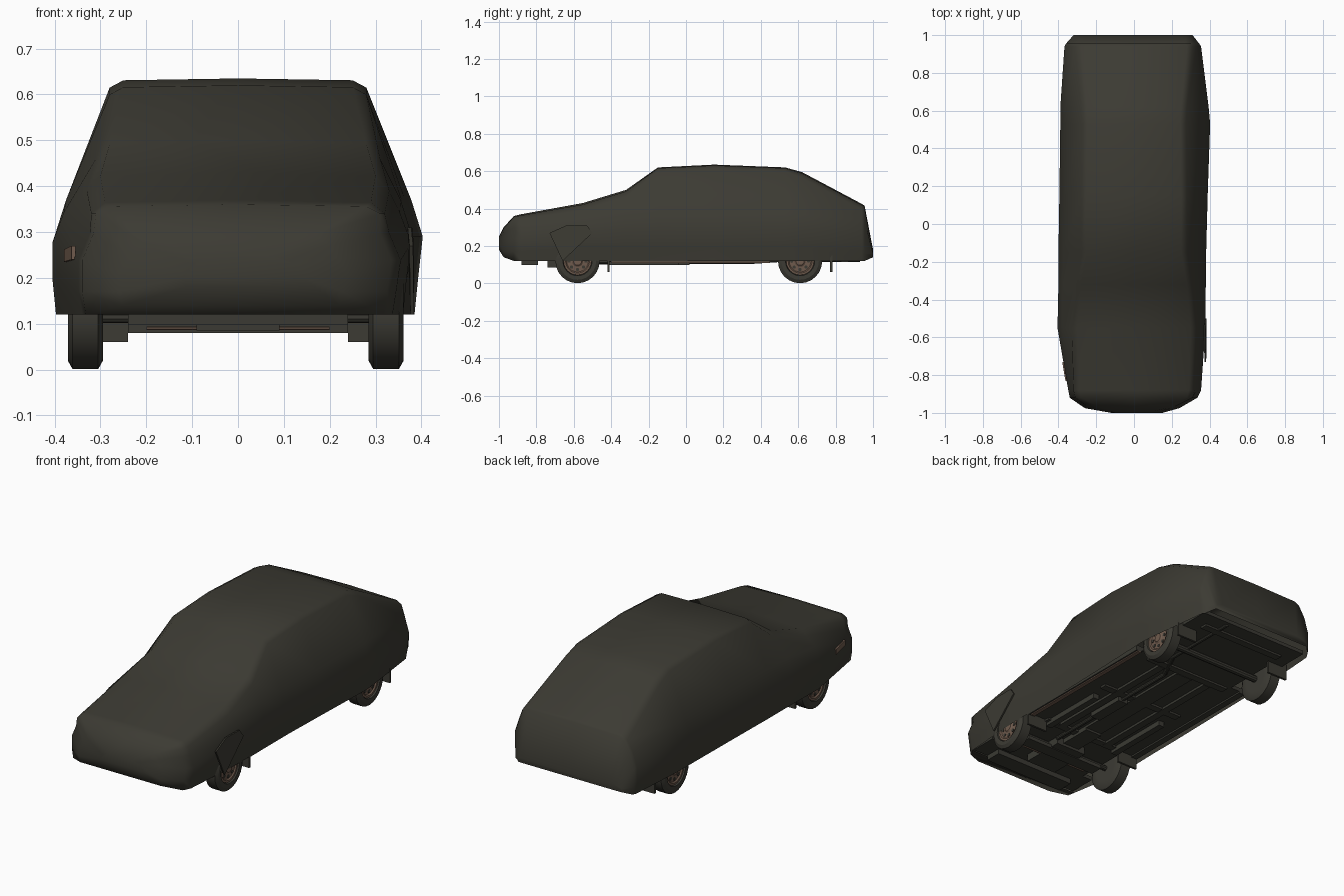
import bpy
import bmesh
import math
from mathutils import Vector

old = bpy.data.objects.get("Cube")
if old:
    bpy.data.objects.remove(old)


def material(name, r, g, b):
    m = bpy.data.materials.new(name)
    m.use_nodes = True
    m.diffuse_color = (r, g, b, 1)
    m.node_tree.nodes["Principled BSDF"].inputs["Base Color"].default_value = (r, g, b, 1)
    return m


CLOTH = material("dark olive cloth", .045, .043, .033)
RUBBER = material("dark rubber", .045, .043, .034)
UNDER = material("dark underbody", .043, .042, .033)
BROWN = material("dull brown metal", .16, .105, .075)


def finish(name, bm, mat, angle=30):
    bmesh.ops.recalc_face_normals(bm, faces=bm.faces[:])
    mesh = bpy.data.meshes.new(name)
    bm.to_mesh(mesh)
    bm.free()
    ob = bpy.data.objects.new(name, mesh)
    bpy.context.collection.objects.link(ob)
    mesh.materials.append(mat)
    bpy.ops.object.select_all(action='DESELECT')
    ob.select_set(True)
    bpy.context.view_layer.objects.active = ob
    bpy.ops.object.shade_smooth_by_angle(angle=math.radians(angle))


def box(name, x, y, z, mat=UNDER):
    """Box from three (low, high) ranges."""
    bm = bmesh.new()
    bmesh.ops.create_cube(bm, size=1)
    for v in bm.verts:
        v.co = [a[0] + (c + .5) * (a[1] - a[0]) for a, c in zip((x, y, z), v.co)]
    finish(name, bm, mat)


def box_pair(name, x, y, z, mat=UNDER):
    box("left_" + name, x, y, z, mat)
    box("right_" + name, (-x[1], -x[0]), y, z, mat)


def side_plate(name, outline, thickness, mat):
    """Thin plate from an (x, y, z) outline, thickened along x."""
    bm = bmesh.new()
    inner = [bm.verts.new(p) for p in outline]
    outer = [bm.verts.new((x + thickness, y, z)) for x, y, z in outline]
    bm.faces.new(inner)
    bm.faces.new(outer)
    for i in range(len(outline)):
        bm.faces.new((inner[i - 1], inner[i], outer[i], outer[i - 1]))
    finish(name, bm, mat)


def tube(name, points, radius, mat, sides=10):
    """Straight round bars joined end to end."""
    bm = bmesh.new()
    for a, b in zip(points, points[1:]):
        a, b = Vector(a), Vector(b)
        d = b - a
        made = bmesh.ops.create_cone(bm, segments=sides, radius1=radius, radius2=radius,
                                     depth=d.length, cap_ends=True)
        turn = d.to_track_quat('Z', 'Y')
        for v in made["verts"]:
            v.co = turn @ v.co + (a + b) / 2
    finish(name, bm, mat)


def lathe(name, profile, centre, side, mat, steps=24):
    """Revolve (x, radius) points about the wheel axle."""
    bm = bmesh.new()
    rings = []
    for x, r in profile:
        rings.append([bm.verts.new((centre[0] + side * x,
                                    centre[1] + r * math.cos(math.tau * i / steps),
                                    centre[2] + r * math.sin(math.tau * i / steps)))
                      for i in range(steps)])
    for a, b in zip(rings, rings[1:]):
        for i in range(steps):
            j = (i + 1) % steps
            bm.faces.new((a[i], a[j], b[j], b[i]))
    bm.faces.new(rings[0])
    bm.faces.new(rings[-1])
    finish(name, bm, mat)


# Cloth cover: y, hem z, fold z, left width, right width, roof edge, edge drop, top z
STATIONS = [
    (-1, .18, .2, .15, .12, .1, .01, .25),
    (-.975, .14, .17, .24, .26, .2, .03, .3),
    (-.92, .12, .17, .335, .34, .31, .02, .36),
    (-.88, .12, .17, .355, .348, .32, .03, .37),
    (-.55, .12, .2, .378, .405, .33, .04, .43),
    (-.32, .12, .2, .38, .4, .31, .04, .5),
    (-.15, .12, .2, .382, .4, .28, .02, .62),
    (.15, .12, .2, .39, .395, .28, .02, .635),
    (.53, .12, .2, .403, .39, .275, .02, .62),
    (.62, .12, .2, .395, .39, .28, .03, .595),
    (.94, .12, .18, .355, .368, .31, .03, .425),
    (.955, .12, .16, .345, .36, .3, .02, .415),
    (1, .14, .15, .31, .32, .28, .01, .18),
]


def half_ring(hem, fold, wide, edge, drop, top, tuck):
    rise = top - drop - fold
    return [(wide - tuck - .008, hem), (wide - tuck, fold),
            (wide, min(.29, fold + rise * .4)),
            (max(edge, wide - .025), min(.37, fold + rise * .75)),
            (edge, top - drop), (edge - .03, top - drop * .2)]


bm = bmesh.new()
rings = []
for y, hem, fold, left, right, edge, drop, top in STATIONS:
    port = half_ring(hem, fold, left, edge, drop, top, .01)
    starboard = half_ring(hem, fold, right, edge, drop, top, 0)
    outline = [(-x, z) for x, z in starboard] + [(0, top)] + port[::-1]
    rings.append([bm.verts.new((x, y, z)) for x, z in outline])
for a, b in zip(rings, rings[1:]):
    for i in range(len(a) - 1):
        bm.faces.new((a[i], a[i + 1], b[i + 1], b[i]))
# Cloth tucked under the nose, and both ends closed
for a, b in zip(rings[:3], rings[1:4]):
    bm.faces.new((a[-1], a[0], b[0], b[-1]))
bm.faces.new(rings[0])
bm.faces.new(rings[-1])
finish("cloth_cover", bm, CLOTH, 70)

# Fender corner poking through the cloth, and the lamp on the other side
side_plate("left_fender_corner",
           [(.374, -.73, .27), (.376, -.66, .12), (.376, -.5, .27), (.372, -.53, .31),
            (.37, -.64, .31)], .008, CLOTH)
side_plate("right_marker_lamp",
           [(-.363, -.83, .24), (-.38, -.73, .235), (-.38, -.73, .262), (-.363, -.83, .27)],
           .008, BROWN)

# Wheels
TYRE = [(-.038, .07), (-.038, .1), (-.028, .118), (.028, .118), (.038, .1),
        (.037, .078), (.022, .074), (.02, .03)]
RIM = [(.018, .076), (.03, .074), (.03, .064), (.024, .058), (.026, .03), (.032, .022)]
for end, y in (("front", -.58), ("rear", .61)):
    for side, label in ((1, "left"), (-1, "right")):
        hub = side * .328 - .005
        centre = (hub, y, .119)
        lathe(f"{label}_{end}_tyre", TYRE, centre, side, RUBBER)
        lathe(f"{label}_{end}_rim", RIM, centre, side, BROWN)
        for k in range(8):
            a = math.tau * k / 8
            hy, hz = y + .045 * math.cos(a), .119 + .045 * math.sin(a)
            tube(f"{label}_{end}_rim_hole_{k}",
                 [(hub + side * .02, hy, hz), (hub + side * .028, hy, hz)], .009, RUBBER, 8)
    box_pair(f"{end}_mud_flap", (.24, .36), (y + .16, y + .172), (.06, .15), RUBBER)

# Floor, leaving the wheel arches open
box("floor_pan", (-.27, .27), (-.88, .95), (.125, .145))
box_pair("mid_floor", (.27, .36), (-.42, .45), (.125, .145))
box_pair("nose_floor", (.27, .33), (-.88, -.73), (.125, .145))
box_pair("tail_floor", (.27, .33), (.77, .95), (.125, .145))
box_pair("sill", (.325, .36), (-.42, .45), (.116, .13))
box("left_sill_trim", (.33, .352), (-.4, .45), (.11, .117), BROWN)
box_pair("floor_rail", (.13, .17), (-.4, .4), (.112, .13))
box_pair("chassis_rail", (.2, .235), (-.42, -.04), (.097, .13))
box("drive_tunnel", (-.05, .05), (-.35, .4), (.112, .13))
for k, y in enumerate((-.4, .05, .42, .85)):
    box(f"cross_member_{k}", (-.25, .25), (y - .02, y + .02), (.114, .13))

# Running gear
box("front_valance", (-.24, .24), (-.88, -.79), (.097, .13))
box("front_subframe", (-.24, .24), (-.62, -.55), (.08, .1))
box("engine_sump", (-.09, .09), (-.74, -.5), (.085, .13))
box("gearbox", (-.05, .05), (-.5, -.32), (.1, .13))
tube("front_axle_bar", [(-.3, -.58, .115), (.3, -.58, .115)], .014, UNDER)
tube("rear_axle_bar", [(-.3, .61, .115), (.3, .61, .115)], .018, UNDER)
tube("steering_rod", [(-.2, -.64, .09), (.2, -.64, .09)], .004, BROWN)
tube("exhaust_pipe", [(.09, -.5, .115), (.09, .35, .115), (.16, .5, .125), (.16, .93, .125)],
     .011, UNDER)
box("exhaust_silencer", (.06, .12), (-.2, .02), (.097, .125))
